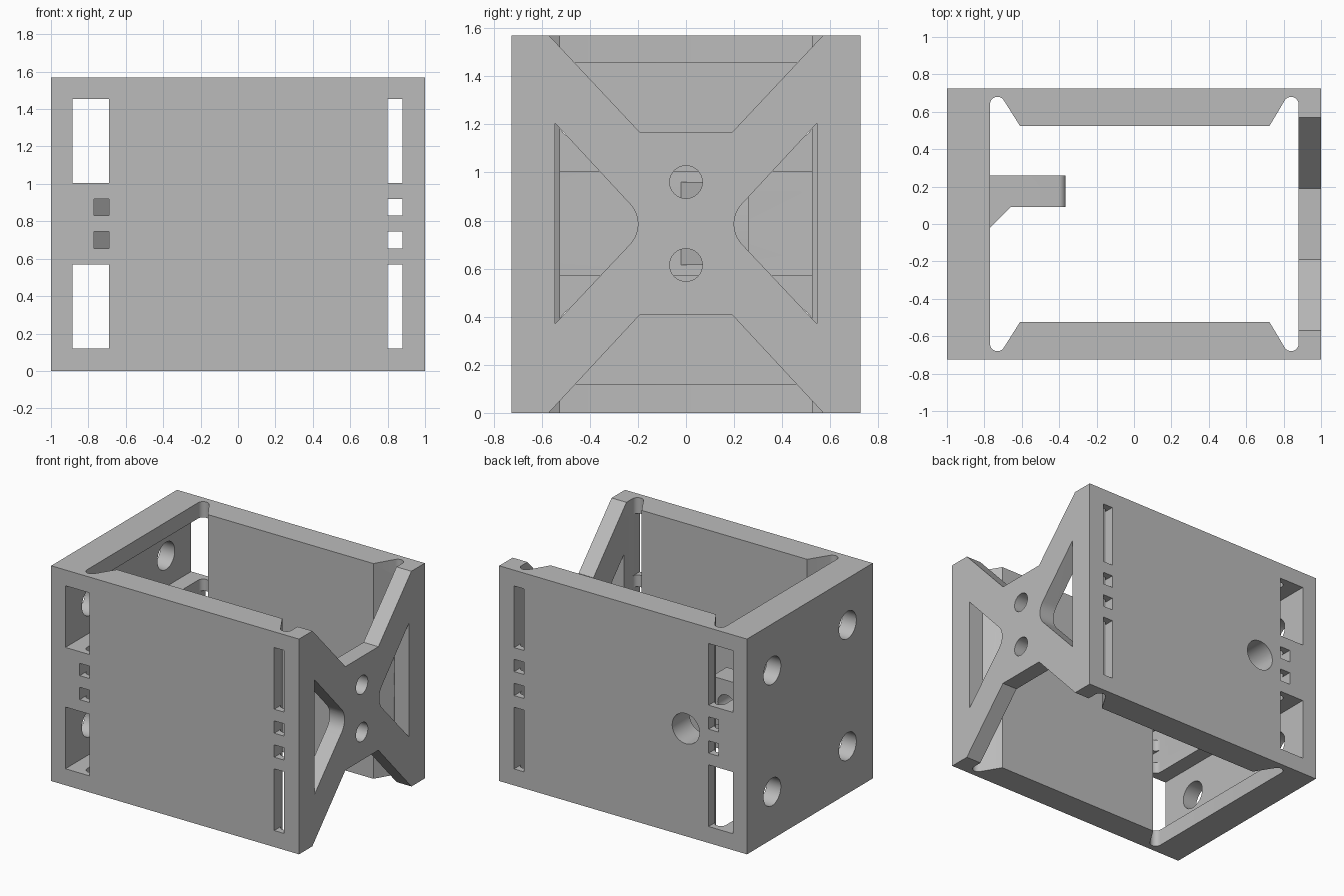
import bpy, bmesh, math
from mathutils import Vector

if "Cube" in bpy.data.objects:
    bpy.data.objects.remove(bpy.data.objects["Cube"], do_unlink=True)

H = 1.57            # height
MID = H / 2
W = 0.725           # half depth

grey = bpy.data.materials.new("plain grey")
grey.use_nodes = True
grey.diffuse_color = (0.5, 0.5, 0.5, 1)
grey.node_tree.nodes["Principled BSDF"].inputs["Base Color"].default_value = (0.5, 0.5, 0.5, 1)


def prism(name, outline, axis, low, high):
    """Extrude a 2D outline along an axis; outline is (y,z), (x,z) or (x,y)."""
    place = {"x": lambda a, b, c: (c, a, b),
             "y": lambda a, b, c: (a, c, b),
             "z": lambda a, b, c: (a, b, c)}[axis]
    bm = bmesh.new()
    rings = [[bm.verts.new(place(a, b, c)) for a, b in outline] for c in (low, high)]
    for ring in rings:
        bm.faces.new(ring)
    n = len(outline)
    for i in range(n):
        j = (i + 1) % n
        bm.faces.new((rings[0][i], rings[0][j], rings[1][j], rings[1][i]))
    bmesh.ops.recalc_face_normals(bm, faces=bm.faces)
    mesh = bpy.data.meshes.new(name)
    bm.to_mesh(mesh)
    bm.free()
    obj = bpy.data.objects.new(name, mesh)
    bpy.context.collection.objects.link(obj)
    mesh.materials.append(grey)
    return obj


def rect(a0, a1, b0, b1):
    return [(a0, b0), (a1, b0), (a1, b1), (a0, b1)]


def arc(ca, cb, r, start, end, steps):
    angles = [math.radians(start + (end - start) * i / steps) for i in range(steps + 1)]
    return [(ca + r * math.cos(t), cb + r * math.sin(t)) for t in angles]


def circle(ca, cb, r, steps=40):
    return arc(ca, cb, r, 0, 360, steps)[:-1]


def cut(obj, outline, axis, low, high):
    """Subtract a prism from the object and discard the cutter."""
    cutter = prism("cutter", outline, axis, low, high)
    cutter.hide_render = True
    mod = obj.modifiers.new("cut", "BOOLEAN")
    mod.operation = "DIFFERENCE"
    mod.solver = "EXACT"
    mod.object = cutter
    bpy.context.view_layer.objects.active = obj
    bpy.ops.object.modifier_apply(modifier=mod.name)
    bpy.data.objects.remove(cutter, do_unlink=True)


def smooth(obj):
    bpy.ops.object.select_all(action="DESELECT")
    obj.select_set(True)
    bpy.context.view_layer.objects.active = obj
    bpy.ops.object.shade_smooth_by_angle(angle=math.radians(25))


# Frame: solid block with an open cavity and rounded corner reliefs
frame = prism("frame", rect(-1, 1, -W, W), "z", 0, H)
back = arc(-0.73, 0.64, 0.04, 180, 32, 10) + [(-0.61, 0.525), (0.725, 0.525)]
back += arc(0.84, 0.64, 0.04, 148, 0, 10)
cavity = back + [(x, -y) for x, y in reversed(back)]
cut(frame, cavity, "z", -0.1, H + 0.1)

# Slots through both walls; the tall ones also form channels in the end plate
for z0, z1 in ((0.12, 0.57), (1.005, 1.455)):
    cut(frame, rect(-0.885, -0.69, z0, z1), "y", -1, 1)
    cut(frame, rect(0.80, 0.88, z0, z1), "y", -1, 1)
for z0, z1 in ((0.655, 0.745), (0.83, 0.92)):
    cut(frame, rect(-0.77, -0.69, z0, z1), "y", -1, 1)
    cut(frame, rect(0.80, 0.88, z0, z1), "y", -1, 1)

# X-shaped end plate: top and bottom notches, rounded side windows, screw holes
out = 0.57 + 0.094
for edge, inner in ((H + 0.1, 1.165), (-0.1, 0.41)):
    cut(frame, [(-out, edge), (-0.19, inner), (0.19, inner), (out, edge)], "x", 0.82, 1.1)
window = [(0.545, 1.205)] + arc(0.323, MID, 0.123, 137, 223, 12) + [(0.545, 0.37)]
for side in (1, -1):
    cut(frame, [(side * y, z) for y, z in window], "x", 0.82, 1.1)
for z in (0.615, 0.96):
    cut(frame, circle(0, z, 0.068), "x", 0.82, 1.1)

# Mounting holes in the solid end plate, access hole in the back wall
for y in (-0.435, 0.435):
    for z in (0.345, 1.23):
        cut(frame, circle(y, z, 0.1), "x", -1.1, -0.83)
cut(frame, circle(-0.506, MID, 0.11), "y", 0.45, 0.8)
smooth(frame)

# Inner bracket with a chamfered foot, rounded tip and screw hole
bracket = prism("inner_bracket", [(-0.8, 0.26), (-0.365, 0.26), (-0.365, 0.09),
                                  (-0.66, 0.09), (-0.77, -0.02), (-0.8, -0.02)],
                "z", 0.615, 0.96)
bm = bmesh.new()
bm.from_mesh(bracket.data)
tip = [e for e in bm.edges if all(v.co.x > -0.37 for v in e.verts)
       and abs((e.verts[0].co - e.verts[1].co).normalized().dot(Vector((0, 1, 0)))) > 0.9]
bmesh.ops.bevel(bm, geom=tip, offset=0.04, segments=6, profile=0.5, affect="EDGES")
bm.to_mesh(bracket.data)
bm.free()
cut(bracket, circle(-0.506, MID, 0.068), "y", 0, 0.35)
smooth(bracket)
